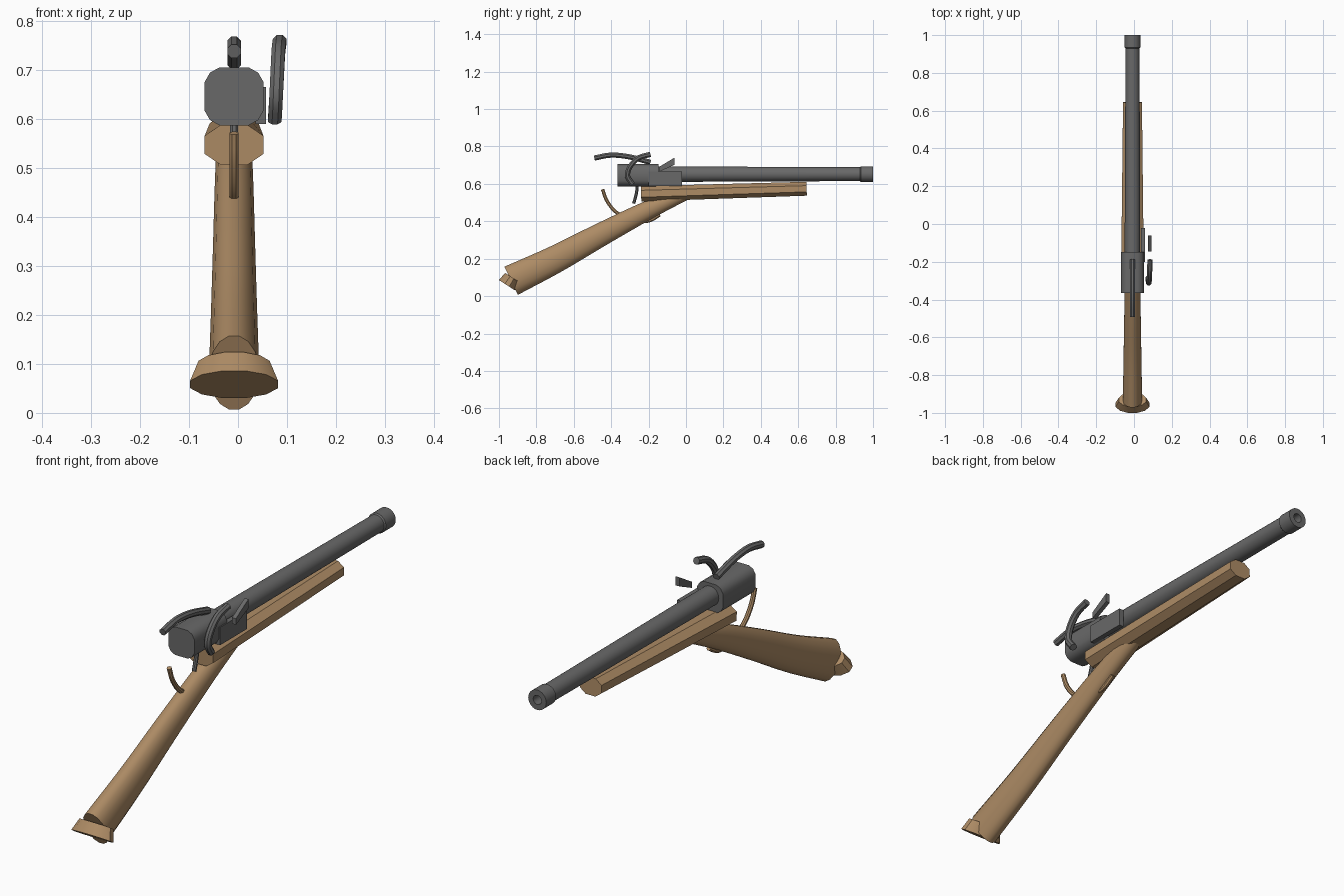
import bpy, bmesh, math
from mathutils import Vector

if "Cube" in bpy.data.objects:
    bpy.data.objects.remove(bpy.data.objects["Cube"])

CX = -0.008  # centre plane of the gun


def material(name, col):
    m = bpy.data.materials.new(name)
    m.diffuse_color = (*col, 1)
    m.use_nodes = True
    m.node_tree.nodes["Principled BSDF"].inputs["Base Color"].default_value = m.diffuse_color
    return m


WOOD = material("wood", (0.42, 0.26, 0.13))
METAL = material("dark_metal", (0.14, 0.14, 0.14))


def finish(name, bm, mat, angle=35):
    bmesh.ops.recalc_face_normals(bm, faces=bm.faces)
    me = bpy.data.meshes.new(name)
    bm.to_mesh(me)
    bm.free()
    ob = bpy.data.objects.new(name, me)
    bpy.context.collection.objects.link(ob)
    me.materials.append(mat)
    bpy.ops.object.select_all(action='DESELECT')
    ob.select_set(True)
    bpy.context.view_layer.objects.active = ob
    if angle:
        bpy.ops.object.shade_smooth_by_angle(angle=math.radians(angle))
    return ob


def smooth_path(pts, steps):
    """Catmull-Rom through rows of numbers (x, y, z, rx, rn)."""
    p = [Vector(q) for q in pts]
    p = [p[0] * 2 - p[1]] + p + [p[-1] * 2 - p[-2]]
    out = []
    for i in range(1, len(p) - 2):
        a, b, c, d = p[i - 1:i + 3]
        for s in range(steps):
            t = s / steps
            out.append(0.5 * (2 * b + (c - a) * t + (2 * a - 5 * b + 4 * c - d) * t * t
                              + (3 * b - a - 3 * c + d) * t ** 3))
    return out + [p[-2]]


def sweep(name, pts, mat, sides=12, steps=4, section=None, angle=35):
    """Sweep a cross-section along a path lying near the yz plane."""
    rows = smooth_path(pts, steps) if steps > 1 else [Vector(q) for q in pts]
    section = section or [(math.cos(2 * math.pi * (k + .5) / sides),
                           math.sin(2 * math.pi * (k + .5) / sides)) for k in range(sides)]
    bm = bmesh.new()
    rings = []
    for i, r in enumerate(rows):
        d = rows[min(i + 1, len(rows) - 1)] - rows[max(i - 1, 0)]
        n = Vector((0, -d[2], d[1])).normalized()
        c = Vector(r[:3])
        rings.append([bm.verts.new(c + Vector((u * r[3], 0, 0)) + n * (v * r[4]))
                      for u, v in section])
    m = len(section)
    for a, b in zip(rings, rings[1:]):
        for k in range(m):
            bm.faces.new((a[k], a[(k + 1) % m], b[(k + 1) % m], b[k]))
    bm.faces.new(rings[0])
    bm.faces.new(rings[-1])
    return finish(name, bm, mat, angle)


def tube(name, pts, r, mat, x=CX, x_end=None, sides=8):
    """Round rod through (y, z) points."""
    x_end = x if x_end is None else x_end
    n = len(pts) - 1
    return sweep(name, [(x + (x_end - x) * i / n, y, z, r, r) for i, (y, z) in enumerate(pts)],
                 mat, sides)


def plate(name, outline, x0, x1, mat):
    """Extrude a (y, z) outline between two x positions."""
    bm = bmesh.new()
    f = bm.faces.new([bm.verts.new((x0, y, z)) for y, z in outline])
    g = bmesh.ops.extrude_face_region(bm, geom=[f])
    bmesh.ops.translate(bm, vec=(x1 - x0, 0, 0),
                        verts=[v for v in g['geom'] if isinstance(v, bmesh.types.BMVert)])
    return finish(name, bm, mat, 0)


# Barrel with muzzle ring and bore, lathed round the y axis
bm = bmesh.new()
profile = [(0, -.2), (.041, -.2), (.041, 0), (.037, .93), (.042, .935), (.042, 1),
           (.019, 1), (.019, .8), (0, .8)]
vs = [bm.verts.new((CX + r, y, .652)) for r, y in profile]
es = [bm.edges.new(e) for e in zip(vs, vs[1:])]
bmesh.ops.spin(bm, geom=vs + es, cent=(CX, 0, .652), axis=(0, 1, 0),
               angle=2 * math.pi, steps=24)
bmesh.ops.remove_doubles(bm, verts=bm.verts, dist=1e-5)
finish("barrel", bm, METAL)

# Receiver block with rounded long edges
a, b = 0.5, 0.82
rounded = [(1, -a), (1, a), (b, b), (a, 1), (-a, 1), (-b, b), (-1, a),
           (-1, -a), (-b, -b), (-a, -1), (a, -1), (b, -b)]
sweep("receiver", [(CX, -.365, .646, .06, .059), (CX, -.148, .646, .06, .059)],
      METAL, steps=1, section=rounded)

# Lock plate and the striking plate beside it
plate("lock_plate", [(-.2, .59), (-.022, .59), (-.022, .665), (-.2, .665)], .036, .057, METAL)
plate("striking_plate", [(-.145, .664), (-.062, .702), (-.062, .74), (-.145, .69)],
      .074, .092, METAL)

# Hammer, top lever, trigger, trigger guard
tube("hammer", [(-.285, .597), (-.312, .64), (-.3, .69), (-.255, .738), (-.19, .758)],
     .015, METAL, .075, .085)
tube("top_lever", [(-.49, .738), (-.4, .754), (-.3, .744), (-.19, .715)], .015, METAL)
tube("trigger", [(-.26, .6), (-.265, .55), (-.28, .495)], .009, METAL)
tube("trigger_guard", [(-.446, .571), (-.422, .508), (-.37, .446), (-.28, .405),
                       (-.2, .402), (-.14, .435)], .01, WOOD)

# Octagonal fore stock
c = 0.45
octagon = [(1, -c), (1, c), (c, 1), (-c, 1), (-1, c), (-1, -c), (-c, -1), (c, -1)]
sweep("fore_stock", [(CX, -.24, .547, .06, .041), (CX, .645, .574, .05, .037)],
      WOOD, steps=1, section=octagon, angle=0)

# Curved grip, flattened sideways
sweep("grip", [(CX, -.935, .082, .052, .085), (CX, -.7, .196, .048, .075),
               (CX, -.46, .326, .044, .064), (CX, -.2, .461, .04, .051),
               (CX, 0, .55, .036, .036)], WOOD, sides=16)

# Flared butt cap
sweep("butt_cap", [(CX, -.957, .058, .093, .053), (CX, -.93, .1, .075, .046)],
      WOOD, sides=12, steps=1)
